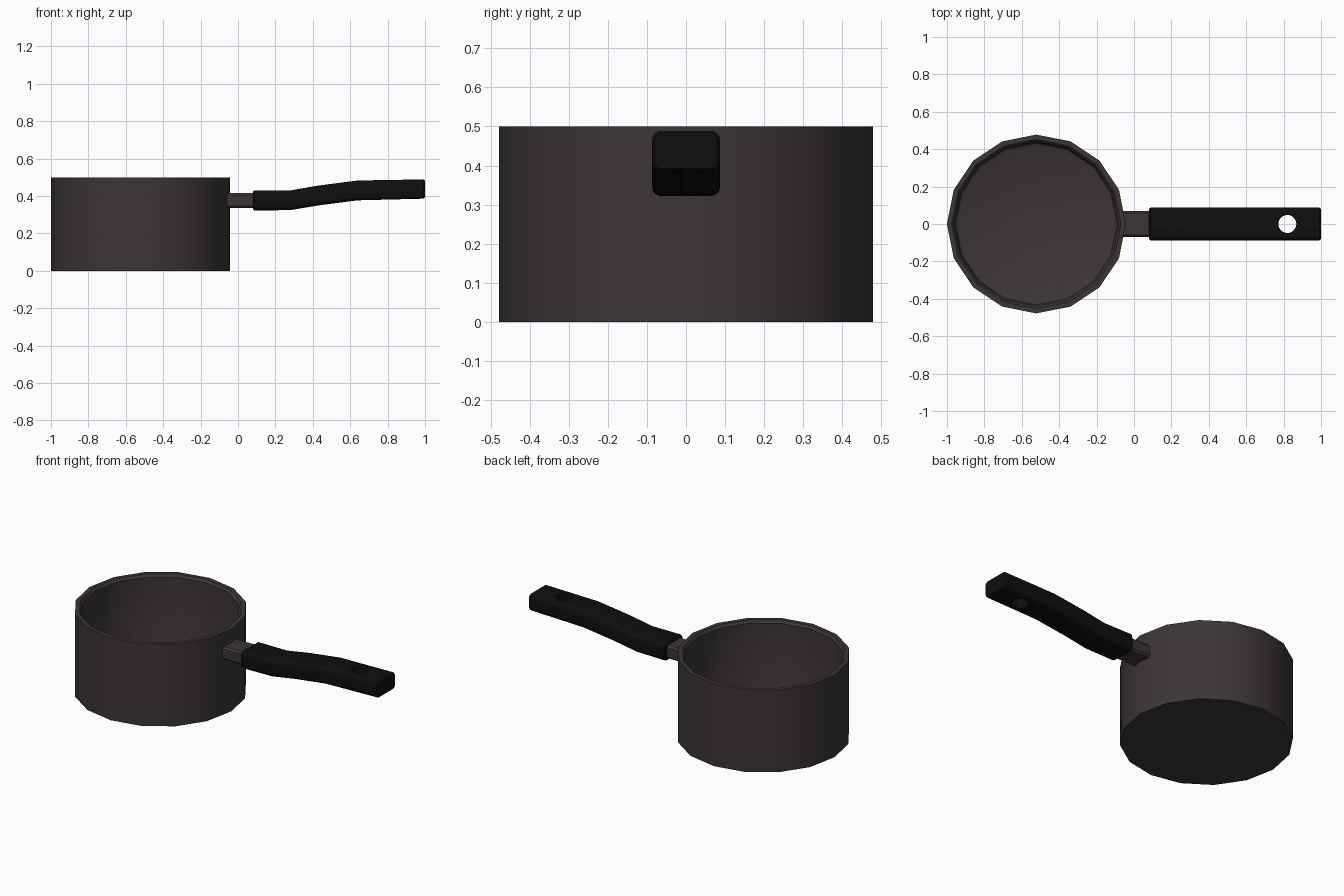
import bpy, bmesh, math

if "Cube" in bpy.data.objects:
    bpy.data.objects.remove(bpy.data.objects["Cube"])

def material(name, rgb):
    m = bpy.data.materials.new(name)
    m.diffuse_color = (*rgb, 1)
    m.use_nodes = True
    m.node_tree.nodes["Principled BSDF"].inputs["Base Color"].default_value = m.diffuse_color
    return m

METAL = material("dark brown metal", (0.045, 0.036, 0.036))
BLACK = material("black grip", (0.0045, 0.0045, 0.0045))

def finish(name, bm, mat):
    bmesh.ops.recalc_face_normals(bm, faces=bm.faces)
    me = bpy.data.meshes.new(name)
    bm.to_mesh(me)
    bm.free()
    ob = bpy.data.objects.new(name, me)
    bpy.context.collection.objects.link(ob)
    if mat:
        me.materials.append(mat)
    return ob

def smooth(ob, angle):
    bpy.ops.object.select_all(action='DESELECT')
    ob.select_set(True)
    bpy.context.view_layer.objects.active = ob
    bpy.ops.object.shade_smooth_by_angle(angle=math.radians(angle))

def loft(rings):
    """Skin a list of closed point rings and cap both ends."""
    bm = bmesh.new()
    vs = [[bm.verts.new(p) for p in r] for r in rings]
    n = len(vs[0])
    for a, b in zip(vs, vs[1:]):
        for i in range(n):
            j = (i + 1) % n
            bm.faces.new((a[i], a[j], b[j], b[i]))
    bm.faces.new(vs[0][::-1])
    bm.faces.new(vs[-1])
    return bm

def section(x, z0, z1, w, r, steps=4):
    """Rounded rectangle across the handle at x."""
    pts = []
    for k, (sy, sz) in enumerate([(1, 1), (-1, 1), (-1, -1), (1, -1)]):
        cy = sy * (w - r)
        cz = z1 - r if sz > 0 else z0 + r
        for s in range(steps + 1):
            a = math.pi / 2 * (k + s / steps)
            pts.append((x, cy + r * math.cos(a), cz + r * math.sin(a)))
    return pts

# pot: 16-sided turned body with a hollow, filleted inside
CX, N = -0.522, 16
profile = [(0.478, 0), (0.478, 0.5), (0.452, 0.5), (0.44, 0.485),
           (0.44, 0.06), (0.432, 0.04), (0.41, 0.03)]
rings = [[(CX + r * math.cos(2 * math.pi * i / N), r * math.sin(2 * math.pi * i / N), z)
          for i in range(N)] for r, z in profile]
smooth(finish("pot", loft(rings), METAL), 35)

# bracket joining the pot to the handle
bracket = [section(x, 0.335, 0.415, 0.07, 0.012, 1) for x in (-0.065, 0.1)]
smooth(finish("handle_bracket", loft(bracket), METAL), 30)

# handle: rounded bar following a gentle S bend, softened ends
path = [(0.088, 0.322, 0.430), (0.28, 0.325, 0.430), (0.43, 0.350, 0.456),
        (0.64, 0.377, 0.483), (0.992, 0.386, 0.489)]
bars = [section(x, a, b, 0.087, 0.024) for x, a, b in path]
bars.insert(0, section(0.08, 0.328, 0.424, 0.081, 0.02))
bars.append(section(1.0, 0.392, 0.483, 0.081, 0.02))
handle = finish("handle", loft(bars), BLACK)

# hanging hole
bm = bmesh.new()
bmesh.ops.create_cone(bm, cap_ends=True, segments=32, radius1=0.048, radius2=0.048, depth=0.5)
cutter = finish("hole_cutter", bm, BLACK)
cutter.location = (0.82, 0, 0.43)
cutter.hide_render = True
bpy.context.view_layer.update()
mod = handle.modifiers.new("hole", 'BOOLEAN')
mod.object = cutter
mod.operation = 'DIFFERENCE'
mod.solver = 'EXACT'
bpy.context.view_layer.objects.active = handle
bpy.ops.object.modifier_apply(modifier=mod.name)
bpy.data.objects.remove(cutter)
smooth(handle, 35)
